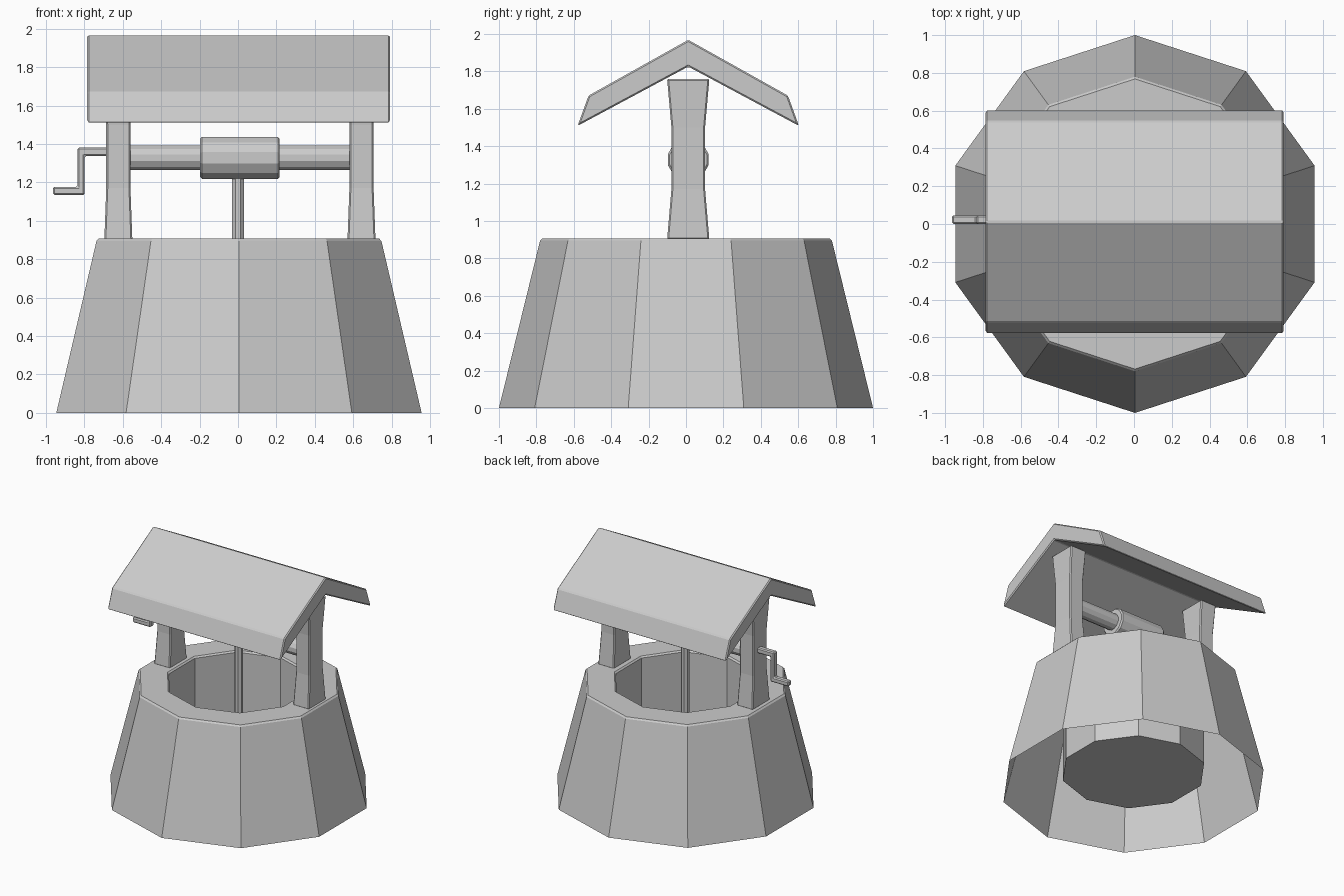
import bpy, bmesh, math
from mathutils import Matrix, Vector

if "Cube" in bpy.data.objects:
    bpy.data.objects.remove(bpy.data.objects["Cube"])


def finish(name, bm, bevel=0.0):
    bmesh.ops.recalc_face_normals(bm, faces=bm.faces)
    me = bpy.data.meshes.new(name)
    bm.to_mesh(me)
    bm.free()
    ob = bpy.data.objects.new(name, me)
    bpy.context.collection.objects.link(ob)
    if bevel:
        m = ob.modifiers.new("edge", 'BEVEL')
        m.width = bevel
        m.segments = 1
        m.limit_method = 'ANGLE'
        m.angle_limit = math.radians(40)
    return ob


def extruded(name, pts, depth, bevel):
    """Closed 3D outline pushed along depth."""
    bm = bmesh.new()
    f = bm.faces.new([bm.verts.new(p) for p in pts])
    r = bmesh.ops.extrude_face_region(bm, geom=[f], use_keep_orig=True)
    vs = [v for v in r['geom'] if isinstance(v, bmesh.types.BMVert)]
    bmesh.ops.translate(bm, verts=vs, vec=Vector(depth))
    return finish(name, bm, bevel)


def rod(name, sides, radius, a, b, bevel=0.0):
    """Faceted rod between two points."""
    a, b = Vector(a), Vector(b)
    d = b - a
    mat = (Matrix.Translation((a + b) / 2) @ d.to_track_quat('Z', 'Y').to_matrix().to_4x4()
           @ Matrix.Rotation(math.pi / sides, 4, 'Z'))
    bm = bmesh.new()
    bmesh.ops.create_cone(bm, cap_ends=True, segments=sides, radius1=radius,
                          radius2=radius, depth=d.length, matrix=mat)
    return finish(name, bm, bevel)


# Ten-sided well wall: outer skin open below, rim, shaft and shaft floor
N = 10
profile = [(1.0, 0), (0.78, 0.895), (0.768, 0.907), (0.555, 0.907), (0.543, 0.895), (0.543, 0.12)]
bm = bmesh.new()
rings = []
for r, z in profile:
    rings.append([bm.verts.new((0.005 + r * math.cos(math.pi / 2 + 2 * math.pi * k / N),
                                r * math.sin(math.pi / 2 + 2 * math.pi * k / N), z))
                  for k in range(N)])
for lo, hi in zip(rings, rings[1:]):
    for k in range(N):
        j = (k + 1) % N
        bm.faces.new((lo[k], lo[j], hi[j], hi[k]))
bm.faces.new(rings[-1])
finish("well_wall", bm)

# Waisted posts
CX, CY = 0.01, 0.012
levels = [(0.073, 0.113, 0.9), (0.063, 0.09, 1.17), (0.063, 0.09, 1.5), (0.073, 0.113, 1.76)]
for name, side in (("left_post", -1), ("right_post", 1)):
    bm = bmesh.new()
    x0 = CX + side * 0.633
    loops = [[bm.verts.new((x0 + sx * hx, CY + sy * hy, z))
              for sx, sy in ((-1, -1), (1, -1), (1, 1), (-1, 1))] for hx, hy, z in levels]
    for lo, hi in zip(loops, loops[1:]):
        for k in range(4):
            j = (k + 1) % 4
            bm.faces.new((lo[k], lo[j], hi[j], hi[k]))
    bm.faces.new(loops[0])
    bm.faces.new(loops[-1])
    finish(name, bm, 0.008)

# Gabled roof
half = [(0.0, 1.968), (0.533, 1.67), (0.592, 1.508), (0.0, 1.825)]
outline = half + [(-y, z) for y, z in (half[2], half[1])]
extruded("roof", [(-0.785, CY + y, z) for y, z in outline], (1.577, 0, 0), 0.008)

# Axle, winding drum and rope
rod("axle", 12, 0.066, (-0.6, CY, 1.328), (0.62, CY, 1.328))
rod("drum", 12, 0.113, (-0.197, CY, 1.328), (0.217, CY, 1.328), 0.01)
rod("rope", 8, 0.033, (0, CY, 0.12), (0, CY, 1.25))

# Crank handle
crank = [(-0.66, 1.382), (-0.835, 1.382), (-0.835, 1.177), (-0.963, 1.177),
         (-0.963, 1.135), (-0.798, 1.135), (-0.798, 1.338), (-0.66, 1.338)]
extruded("crank", [(x, 0.0, z) for x, z in crank], (0, 0.046, 0), 0.008)
